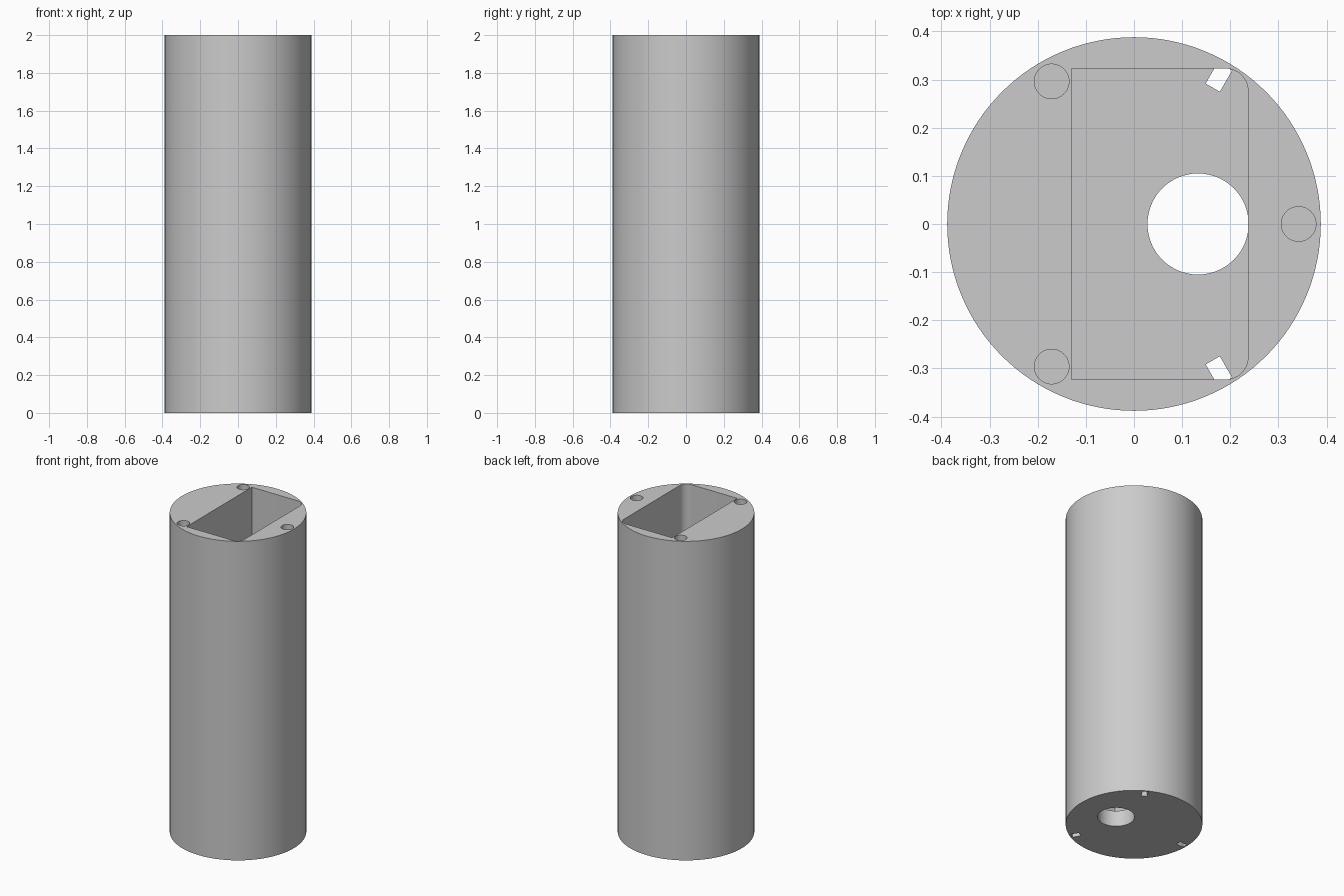
import bpy, bmesh, math
from mathutils import Matrix, Vector

cube = bpy.data.objects.get("Cube")
if cube:
    bpy.data.objects.remove(cube, do_unlink=True)

HEIGHT, RADIUS = 2.0, 0.388
FLOOR = 0.1

grey = bpy.data.materials.new("plain grey")
grey.use_nodes = True
colour = (0.6, 0.6, 0.6, 1)
grey.diffuse_color = colour
grey.node_tree.nodes["Principled BSDF"].inputs["Base Color"].default_value = colour


def prism(name, outline, z0, z1):
    """Closed solid made by raising a counter-clockwise outline."""
    bm = bmesh.new()
    face = bm.faces.new([bm.verts.new((x, y, z0)) for x, y in outline])
    top = bmesh.ops.extrude_face_region(bm, geom=[face])["geom"]
    moved = [v for v in top if isinstance(v, bmesh.types.BMVert)]
    bmesh.ops.translate(bm, verts=moved, vec=(0, 0, z1 - z0))
    bmesh.ops.recalc_face_normals(bm, faces=bm.faces)
    mesh = bpy.data.meshes.new(name)
    bm.to_mesh(mesh)
    bm.free()
    mesh.materials.append(grey)
    obj = bpy.data.objects.new(name, mesh)
    bpy.context.collection.objects.link(obj)
    return obj


def arc(cx, cy, r, start, end, steps):
    angles = [math.radians(start + (end - start) * i / steps) for i in range(steps + 1)]
    return [(cx + r * math.cos(a), cy + r * math.sin(a)) for a in angles]


def circle(cx, cy, r, steps):
    return arc(cx, cy, r, 0, 360, steps)[:-1]


def turned(points, degrees):
    turn = Matrix.Rotation(math.radians(degrees), 2)
    return [tuple(turn @ Vector(p)) for p in points]


# Round housing
body = prism("cylindrical_housing", circle(0, 0, RADIUS, 128), 0, HEIGHT)

# Deep pocket, square on one side and rounded on the other
x0, x1, half, fillet = -0.13, 0.237, 0.323, 0.047
pocket = [(x0, half), (x0, -half)]
pocket += arc(x1 - fillet, fillet - half, fillet, -90, 0, 10)
pocket += arc(x1 - fillet, half - fillet, fillet, 0, 90, 10)
cutters = [prism("pocket_cutter", pocket, FLOOR, HEIGHT + 0.1)]

# Cable hole through the floor
cutters.append(prism("cable_hole_cutter", circle(0.133, 0, 0.105, 64), -0.1, FLOOR + 0.1))

# Three blind holes in the top rim and three slots underneath
slot = [(0.327, -0.017), (0.378, -0.017), (0.378, 0.017), (0.327, 0.017)]
for angle in (0, 120, 240):
    hole = turned(circle(0.342, 0, 0.036, 32), angle)
    cutters.append(prism("rim_hole_cutter", hole, HEIGHT - 0.1, HEIGHT + 0.1))
    cutters.append(prism("slot_cutter", turned(slot, angle + 60), -0.1, FLOOR + 0.03))

# Cut everything out of the housing
bpy.ops.object.select_all(action="DESELECT")
bpy.context.view_layer.objects.active = body
body.select_set(True)
for cutter in cutters:
    cutter.hide_render = True
    cut = body.modifiers.new(cutter.name, "BOOLEAN")
    cut.operation = "DIFFERENCE"
    cut.solver = "EXACT"
    cut.object = cutter
    bpy.ops.object.modifier_apply(modifier=cut.name)
    bpy.data.objects.remove(cutter, do_unlink=True)

bpy.ops.object.shade_smooth_by_angle(angle=math.radians(30))
